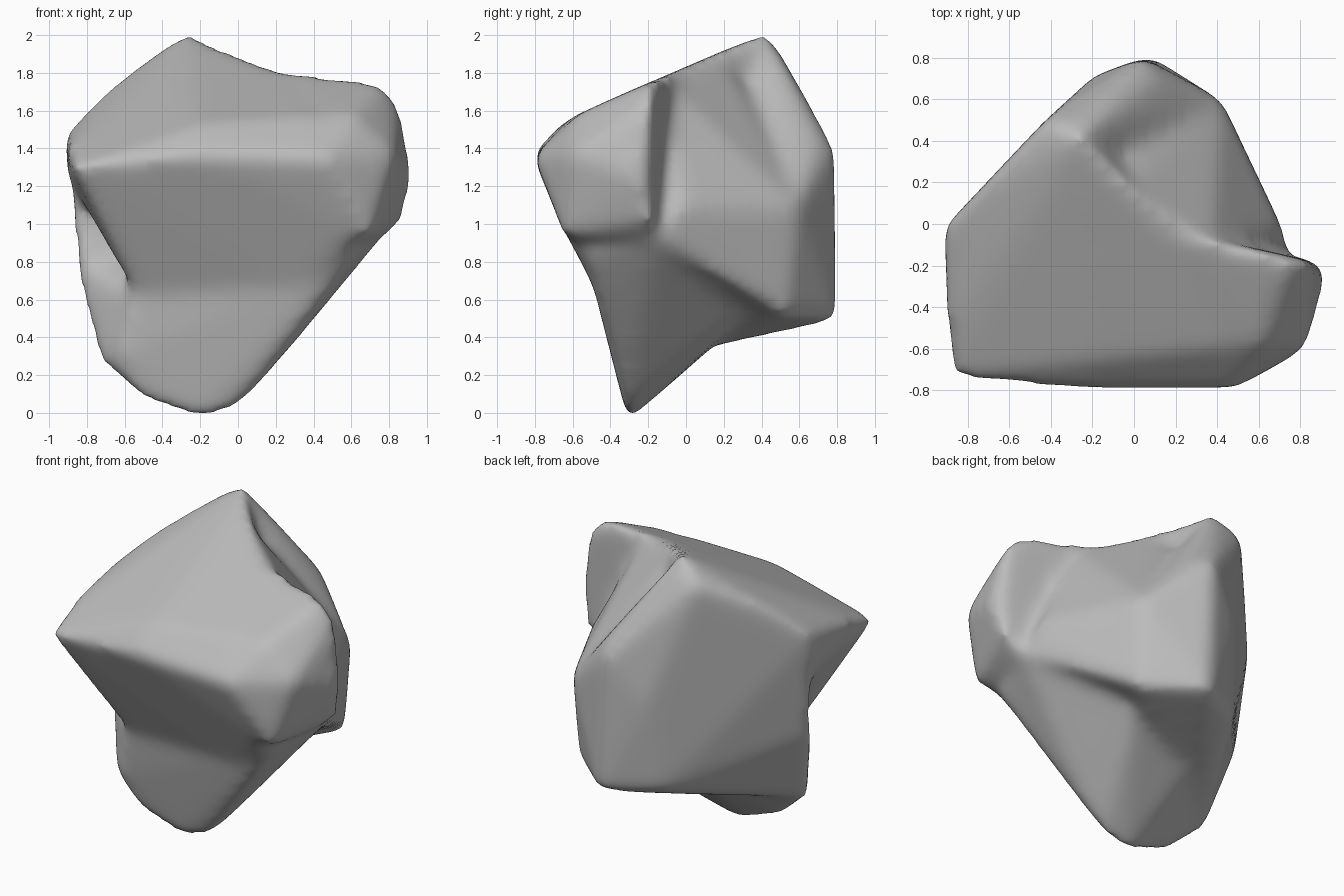
import bpy
import bmesh

cube = bpy.data.objects.get("Cube")
if cube:
    bpy.data.objects.remove(cube, do_unlink=True)

# Single stone colour
stone = bpy.data.materials.new("stone grey")
stone.use_nodes = True
GREY = (0.5, 0.5, 0.5, 1.0)
stone.diffuse_color = GREY
stone.node_tree.nodes["Principled BSDF"].inputs["Base Color"].default_value = GREY

# Corners shared by neighbouring masses of the boulder
peak = (-.26, .43, 2.03)
crest = (.2, -.03, 1.83)
left_shoulder = (-.92, -.02, 1.48)
upper_shoulder = (-.7, .2, 1.72)
left_edge = (-.87, -.09, .8)
left_foot = (-.74, -.24, .27)
right_base = (.75, -.15, .92)
back_corner = (.43, .59, 1.1)
back_base = (.41, .54, .52)
front_left_base = (-.54, -.41, .63)
front_right_base = (.3, -.46, .62)

# Overhanging front mass, running up to the crest
front_mass = [
    peak, crest, left_shoulder, upper_shoulder, (-.9, -.06, 1.25),
    (-.88, -.74, 1.31), (-.9, -.5, 1.4), (-.2, -.81, 1.38), (.46, -.81, 1.36),
    (-.2, -.66, 1.54), (.4, -.6, 1.58), (.66, -.64, .95),
    front_left_base, front_right_base, (.4, .1, .85),
]

# Blunt horn on the left of the front
horn = [
    crest, right_base, (.46, -.11, 1.75), (.76, -.17, 1.77), (.86, -.18, 1.64),
    (.93, -.24, 1.25), (.87, -.18, 1.02), (.46, -.81, 1.36), (.3, -.6, 1.56),
    (.62, -.58, 1.59), (.83, -.6, 1.38), (.7, -.66, .94), (.2, -.3, .8),
]

# Upright slab at the back
back_slab = [
    peak, left_shoulder, upper_shoulder, left_edge, left_foot,
    (-.43, .5, 1.9), (.04, .8, 1.4), (.08, .81, .5), (-.2, .71, 1.1),
    back_corner, back_base, (.12, .7, 1.45),
    (-.25, .64, .52), (0, 0, .5), (0, .1, 1.6),
]

# Sloping saddle between slab and horn
saddle = [
    (-.02, .18, 1.89), crest, (.38, -.1, 1.76), back_corner, back_base, right_base,
    (.6, .13, 1.02), (.72, -.02, 1.1), (.55, .12, .8), (0, .6, 1.4), (.1, .3, .5),
]

# Tapering foot with a sloping underside
foot = [
    left_foot, left_edge, right_base, front_left_base, front_right_base,
    (-.2, -.31, -.04), (0, -.31, .03), (-.5, -.31, .07),
    (.22, -.29, .28), (.46, -.41, .6), (.63, -.54, .85),
    (-.62, -.36, .3), (.05, -.39, .4), (.55, .1, .8), (.25, .3, .52), (-.3, .25, .45),
]

# Join the convex masses in one mesh
bm = bmesh.new()
for corners in (front_mass, horn, back_slab, saddle, foot):
    verts = [bm.verts.new(c) for c in corners]
    hull = bmesh.ops.convex_hull(bm, input=verts)
    unused = set(hull["geom_interior"]) | set(hull["geom_unused"])
    loose = [v for v in unused if isinstance(v, bmesh.types.BMVert)]
    bmesh.ops.delete(bm, geom=loose, context="VERTS")
bmesh.ops.recalc_face_normals(bm, faces=bm.faces)
mesh = bpy.data.meshes.new("boulder")
bm.to_mesh(mesh)
bm.free()
boulder = bpy.data.objects.new("boulder", mesh)
bpy.context.collection.objects.link(boulder)
bpy.context.view_layer.objects.active = boulder
boulder.select_set(True)

# Fuse the masses and wear the edges round
fuse = boulder.modifiers.new("fuse", "REMESH")
fuse.mode = "VOXEL"
fuse.voxel_size = 0.03
wear = boulder.modifiers.new("wear", "SMOOTH")
wear.factor = 0.5
wear.iterations = 28
for name in ("fuse", "wear"):
    bpy.ops.object.modifier_apply(modifier=name)

# Rest the boulder on the ground
ground = min(v.co.z for v in boulder.data.vertices)
for v in boulder.data.vertices:
    v.co.z -= ground

boulder.data.materials.clear()
boulder.data.materials.append(stone)
bpy.ops.object.shade_smooth()
